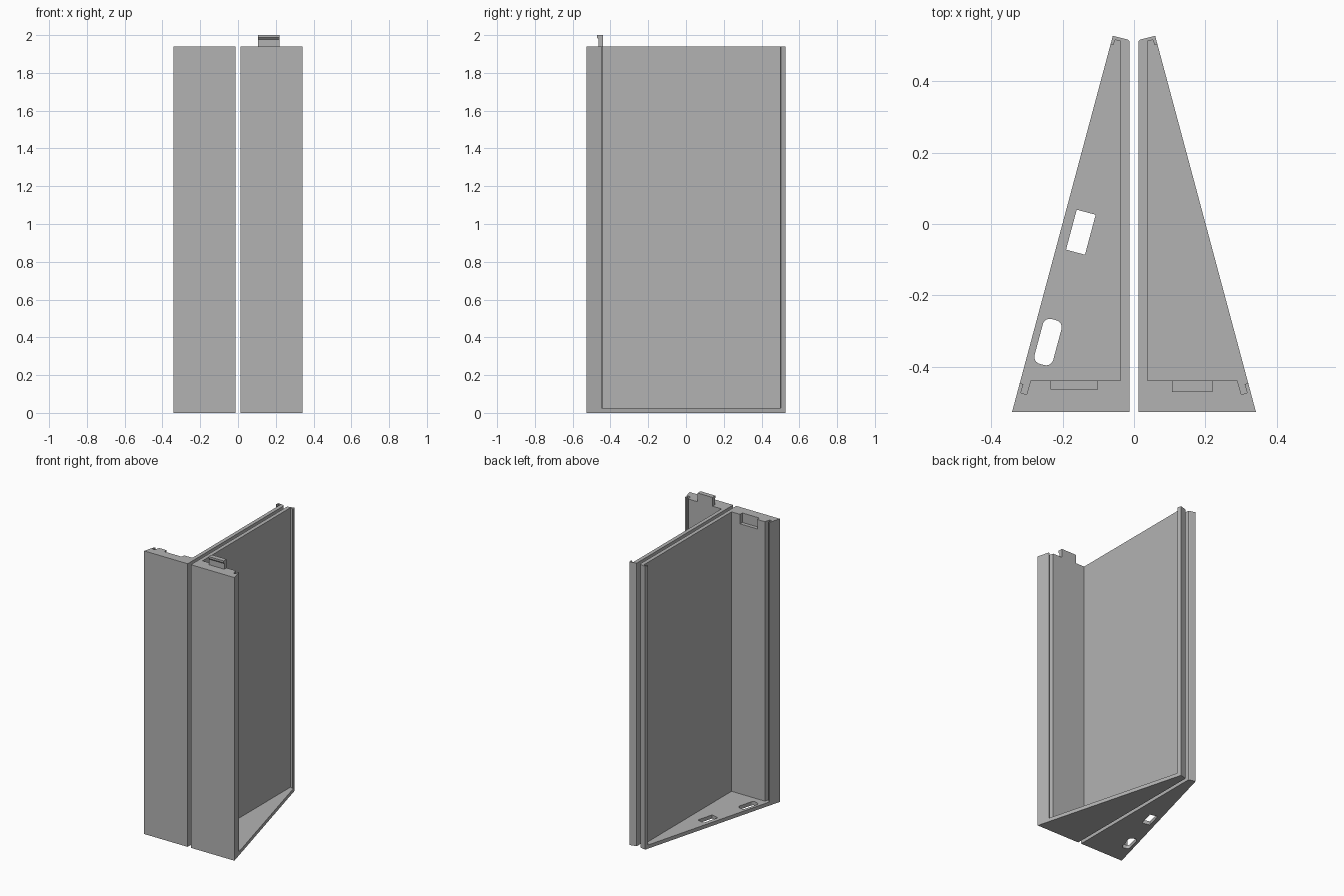
import bpy, bmesh, math

if "Cube" in bpy.data.objects:
    bpy.data.objects.remove(bpy.data.objects["Cube"])

HEIGHT, FLOOR = 1.94, 0.025

grey = bpy.data.materials.new("plain_grey")
grey.diffuse_color = (0.45, 0.45, 0.45, 1)
grey.use_nodes = True
grey.node_tree.nodes["Principled BSDF"].inputs["Base Color"].default_value = grey.diffuse_color


def prism(name, points, lo, hi, axis="z", mirror=False):
    """Extrude a closed profile: (x, y) along z, or (y, z) along x."""
    def place(p, t):
        x, y, z = (p[0], p[1], t) if axis == "z" else (t, p[0], p[1])
        return (-x if mirror else x, y, z)
    bm = bmesh.new()
    low = [bm.verts.new(place(p, lo)) for p in points]
    high = [bm.verts.new(place(p, hi)) for p in points]
    bm.faces.new(low)
    bm.faces.new(high)
    n = len(points)
    for i in range(n):
        j = (i + 1) % n
        bm.faces.new((low[i], low[j], high[j], high[i]))
    bmesh.ops.recalc_face_normals(bm, faces=bm.faces)
    mesh = bpy.data.meshes.new(name)
    bm.to_mesh(mesh)
    bm.free()
    obj = bpy.data.objects.new(name, mesh)
    bpy.context.collection.objects.link(obj)
    mesh.materials.append(grey)
    return obj


def combine(obj, other, operation):
    """Apply a boolean and discard the helper."""
    mod = obj.modifiers.new(operation, "BOOLEAN")
    mod.operation, mod.solver, mod.object = operation, "EXACT", other
    bpy.context.view_layer.objects.active = obj
    bpy.ops.object.modifier_apply(modifier=mod.name)
    bpy.data.objects.remove(other)


def tilted_rect(cx, cy, width, length, radius):
    """Rectangle with rounded corners, parallel to the sloping side."""
    pts = []
    a = math.radians(15)
    steps = 6 if radius > 0 else 0
    for k, (sx, sy) in enumerate([(1, 1), (-1, 1), (-1, -1), (1, -1)]):
        for s in range(steps + 1):
            t = math.pi / 2 * (k + s / max(steps, 1))
            u = sx * (width / 2 - radius) + radius * math.cos(t)
            v = sy * (length / 2 - radius) + radius * math.sin(t)
            pts.append((cx + u * math.cos(a) + v * math.sin(a),
                        cy - u * math.sin(a) + v * math.cos(a)))
    return pts


# Wedge outline with clipped back corner, for the right half
outline = [(0.012, -0.5275), (0.342, -0.5275), (0.0593, 0.5275),
           (0.018, 0.517), (0.0135, 0.514), (0.012, 0.509)]

# Hollow open to the sloping side, with a panel groove at front and back
pocket = [(0.038, -0.439), (0.29, -0.439), (0.301, -0.478), (0.317, -0.473),
          (0.310, -0.449), (0.50, -0.398), (0.30, 0.566), (0.065, 0.503),
          (0.0575, 0.501), (0.0535, 0.516), (0.038, 0.513)]

# Two mirrored half shells
halves = {}
for side, mirror in (("right", False), ("left", True)):
    shell = prism(side + "_shell", outline, 0, HEIGHT, mirror=mirror)
    combine(shell, prism("pocket", pocket, FLOOR, 2.2, mirror=mirror), "DIFFERENCE")
    halves[side] = shell

# Snap tab with a forward hook on the right half
tab = [(-0.439, 1.88), (-0.439, 2.0), (-0.471, 2.0), (-0.471, 1.987),
       (-0.463, 1.978), (-0.463, 1.88)]
combine(halves["right"], prism("tab", tab, 0.106, 0.22, axis="x"), "UNION")

# Matching notch in the left front wall
notch = [(-0.40, 1.875), (-0.40, 2.1), (-0.464, 2.1), (-0.464, 1.875)]
combine(halves["left"], prism("notch", notch, -0.233, -0.102, axis="x"), "DIFFERENCE")

# Cable openings in the left floor
for hole in (tilted_rect(-0.149, -0.023, 0.055, 0.116, 0),
             tilted_rect(-0.241, -0.331, 0.054, 0.13, 0.02)):
    combine(halves["left"], prism("opening", hole, -0.1, 0.1), "DIFFERENCE")
